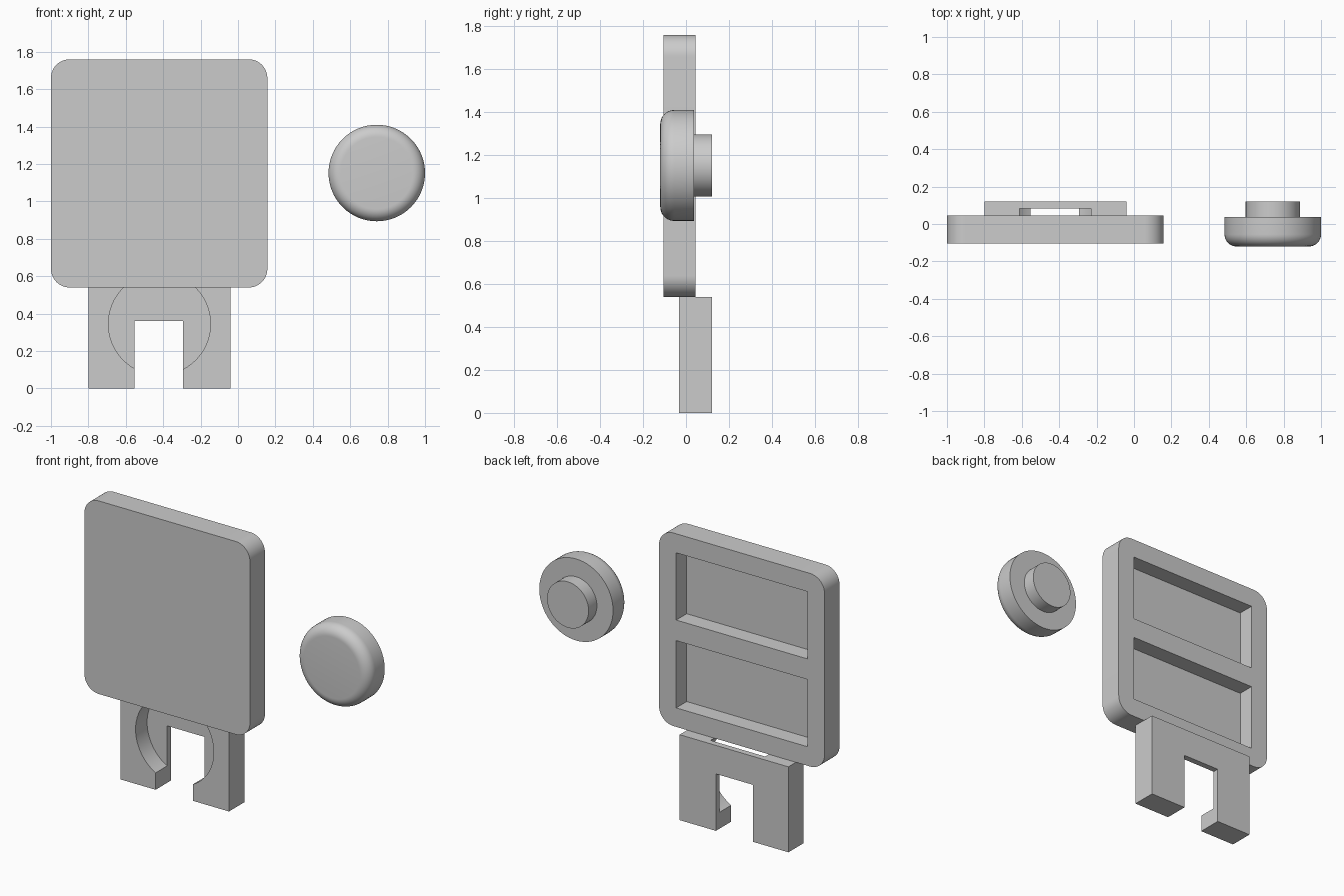
import bpy, bmesh
from math import sin, cos, pi, radians
from mathutils import Vector, Matrix

if "Cube" in bpy.data.objects:
    bpy.data.objects.remove(bpy.data.objects["Cube"])


def finish(name, bm):
    bmesh.ops.recalc_face_normals(bm, faces=bm.faces)
    mesh = bpy.data.meshes.new(name)
    bm.to_mesh(mesh)
    bm.free()
    obj = bpy.data.objects.new(name, mesh)
    bpy.context.collection.objects.link(obj)
    return obj


def extrude_y(name, outline, y0, y1):
    """Solid made from an (x, z) outline, running from y0 to y1."""
    bm = bmesh.new()
    face = bm.faces.new([bm.verts.new((x, y0, z)) for x, z in outline])
    ext = bmesh.ops.extrude_face_region(bm, geom=[face])
    verts = [g for g in ext["geom"] if isinstance(g, bmesh.types.BMVert)]
    bmesh.ops.translate(bm, verts=verts, vec=(0, y1 - y0, 0))
    return finish(name, bm)


def rect(x0, x1, z0, z1):
    return [(x0, z0), (x1, z0), (x1, z1), (x0, z1)]


def rounded_rect(x0, x1, z0, z1, r, n=12):
    corners = [(x1 - r, z1 - r), (x0 + r, z1 - r), (x0 + r, z0 + r), (x1 - r, z0 + r)]
    return [(cx + r * cos(a), cz + r * sin(a))
            for i, (cx, cz) in enumerate(corners)
            for a in (pi / 2 * (i + k / n) for k in range(n + 1))]


def circle(cx, cz, r, n=64):
    return [(cx + r * cos(2 * pi * k / n), cz + r * sin(2 * pi * k / n)) for k in range(n)]


def cut(obj, cutters):
    bpy.context.view_layer.objects.active = obj
    for c in cutters:
        c.hide_render = True
        mod = obj.modifiers.new("cut", "BOOLEAN")
        mod.operation, mod.solver, mod.object = "DIFFERENCE", "EXACT", c
        bpy.ops.object.modifier_apply(modifier=mod.name)
        bpy.data.objects.remove(c)


def smooth(obj):
    bpy.ops.object.select_all(action="DESELECT")
    obj.select_set(True)
    bpy.context.view_layer.objects.active = obj
    bpy.ops.object.shade_smooth_by_angle(angle=radians(30))


# Rounded plate with two pockets in its back
plate = extrude_y("plate", rounded_rect(-1.0, 0.157, 0.54, 1.76, 0.10), -0.105, 0.045)
cut(plate, [extrude_y("pocket_cutter", rect(-0.88, 0.037, z, z + 0.425), -0.06, 0.2)
            for z in (0.66, 1.215)])

# Clip below the plate: round front recess and an open slot
clip = extrude_y("clip", rect(-0.80, -0.04, 0.0, 0.54), -0.033, 0.12)
cut(clip, [extrude_y("recess_cutter", circle(-0.42, 0.345, 0.273), -0.2, 0.082),
           extrude_y("slot_cutter", rect(-0.553, -0.293, -0.2, 0.36), -0.3, 0.3)])

# Round button with a filleted front rim and a stem behind, turned about y
R, fillet, front = 0.258, 0.065, -0.12
profile = [(0, front)]
profile += [(R - fillet + fillet * sin(a), front + fillet - fillet * cos(a))
            for a in (pi / 2 * k / 10 for k in range(11))]
profile += [(R, 0.037), (0.145, 0.037), (0.145, 0.12), (0, 0.12)]
bm = bmesh.new()
verts = [bm.verts.new((r, y, 0)) for r, y in profile]
edges = [bm.edges.new(pair) for pair in zip(verts, verts[1:])]
bmesh.ops.spin(bm, geom=verts + edges, cent=(0, 0, 0), axis=(0, 1, 0),
               angle=2 * pi, steps=64)
bmesh.ops.remove_doubles(bm, verts=bm.verts, dist=1e-4)
bmesh.ops.translate(bm, verts=bm.verts, vec=(0.742, 0, 1.152))
button = finish("button", bm)

for part in (plate, clip, button):
    smooth(part)
